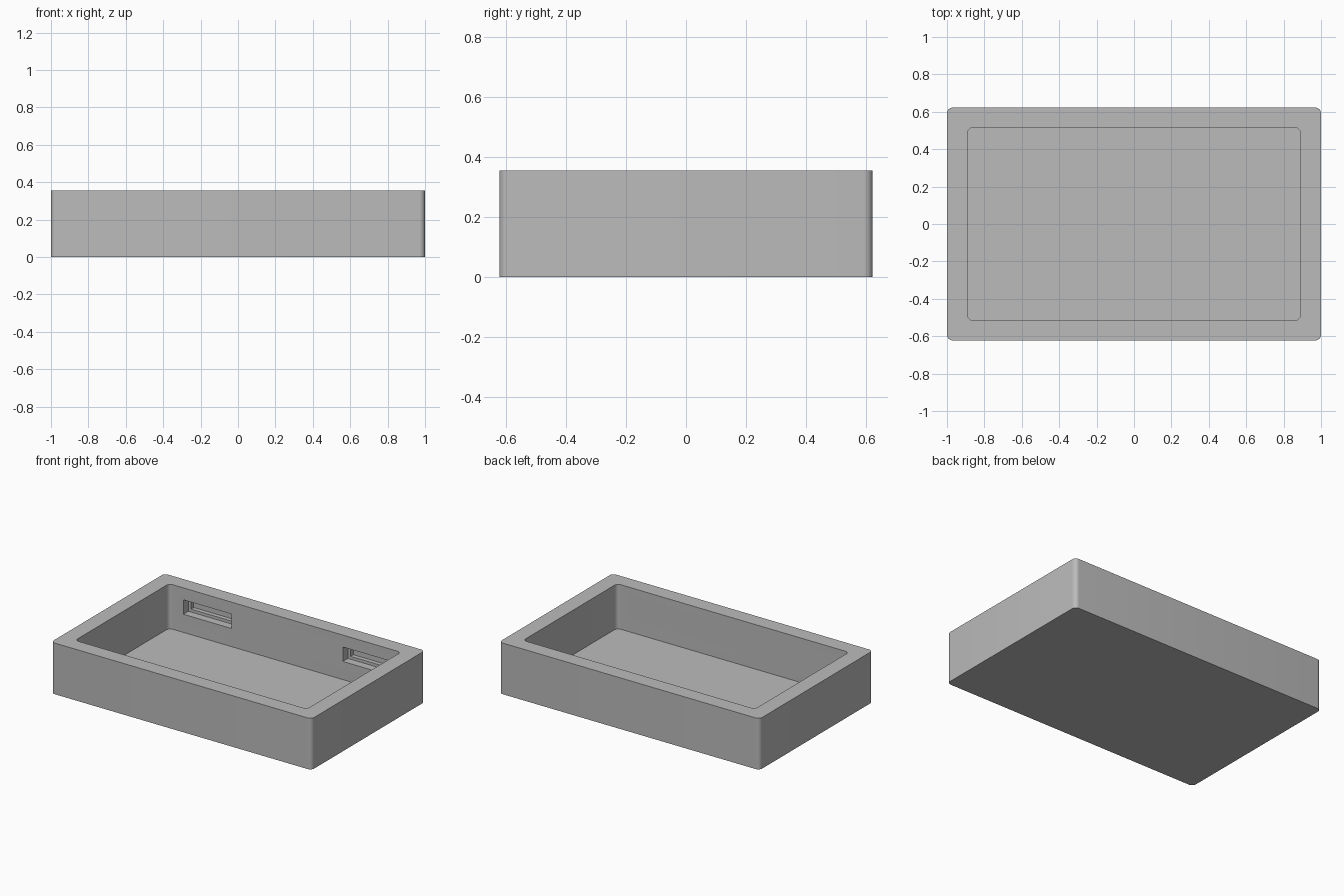
import bpy
import bmesh
from math import cos, sin, pi, radians

if "Cube" in bpy.data.objects:
    bpy.data.objects.remove(bpy.data.objects["Cube"])

HEIGHT, FLOOR = 0.355, 0.046
INNER_X, INNER_Y = 0.89, 0.515

grey = bpy.data.materials.new("plain grey")
grey.use_nodes = True
colour = (0.5, 0.5, 0.5, 1)
grey.diffuse_color = colour
grey.node_tree.nodes["Principled BSDF"].inputs["Base Color"].default_value = colour


def ring(bm, hx, hy, z, r=0.03, steps=8):
    """Rounded rectangle of vertices, anticlockwise from the +x +y corner."""
    verts = []
    for q, (sx, sy) in enumerate([(1, 1), (-1, 1), (-1, -1), (1, -1)]):
        for i in range(steps + 1):
            a = (q + i / steps) * pi / 2
            verts.append(bm.verts.new((sx * (hx - r) + r * cos(a),
                                       sy * (hy - r) + r * sin(a), z)))
    return verts


# Tray body: outer wall, rim, inner wall and floor
bm = bmesh.new()
rings = [ring(bm, 1, 0.622, 0), ring(bm, 1, 0.622, HEIGHT),
         ring(bm, INNER_X, INNER_Y, HEIGHT), ring(bm, INNER_X, INNER_Y, FLOOR)]
for low, high in zip(rings, rings[1:]):
    for i in range(len(low)):
        j = (i + 1) % len(low)
        bm.faces.new((low[i], low[j], high[j], high[i]))
bm.faces.new(rings[0][::-1])
bm.faces.new(rings[-1])
bmesh.ops.recalc_face_normals(bm, faces=bm.faces)
mesh = bpy.data.meshes.new("tray")
bm.to_mesh(mesh)
bm.free()
mesh.materials.append(grey)
tray = bpy.data.objects.new("tray", mesh)
bpy.context.collection.objects.link(tray)
bpy.ops.object.select_all(action="DESELECT")
bpy.context.view_layer.objects.active = tray
tray.select_set(True)


def cut_pocket(side, x, width, z0, z1, depth):
    """Cut a box into the long inner wall on the given side."""
    bm = bmesh.new()
    bmesh.ops.create_cube(bm, size=1)
    y0, y1 = INNER_Y - 0.05, INNER_Y + depth
    for v in bm.verts:
        v.co = (x + v.co.x * width, side * ((y0 + y1) / 2 + v.co.y * (y1 - y0)),
                (z0 + z1) / 2 + v.co.z * (z1 - z0))
    bmesh.ops.recalc_face_normals(bm, faces=bm.faces)
    cutter_mesh = bpy.data.meshes.new("pocket_cutter")
    bm.to_mesh(cutter_mesh)
    bm.free()
    cutter_mesh.materials.append(grey)
    cutter = bpy.data.objects.new("pocket_cutter", cutter_mesh)
    cutter.hide_render = True
    bpy.context.collection.objects.link(cutter)
    mod = tray.modifiers.new("pocket", "BOOLEAN")
    mod.operation, mod.solver, mod.object = "DIFFERENCE", "EXACT", cutter
    bpy.ops.object.modifier_apply(modifier=mod.name)
    bpy.data.objects.remove(cutter)


# Stepped latch pockets: taller in the back wall, slimmer in the front wall
for side, bottom in ((1, 0.172), (-1, 0.203)):
    for centre in (-0.595, 0.63):
        x = side * centre
        cut_pocket(side, x, 0.37, bottom, 0.272, 0.055)
        cut_pocket(side, x, 0.33, bottom + 0.02, 0.256, 0.085)

bpy.ops.object.shade_smooth_by_angle(angle=radians(30))
